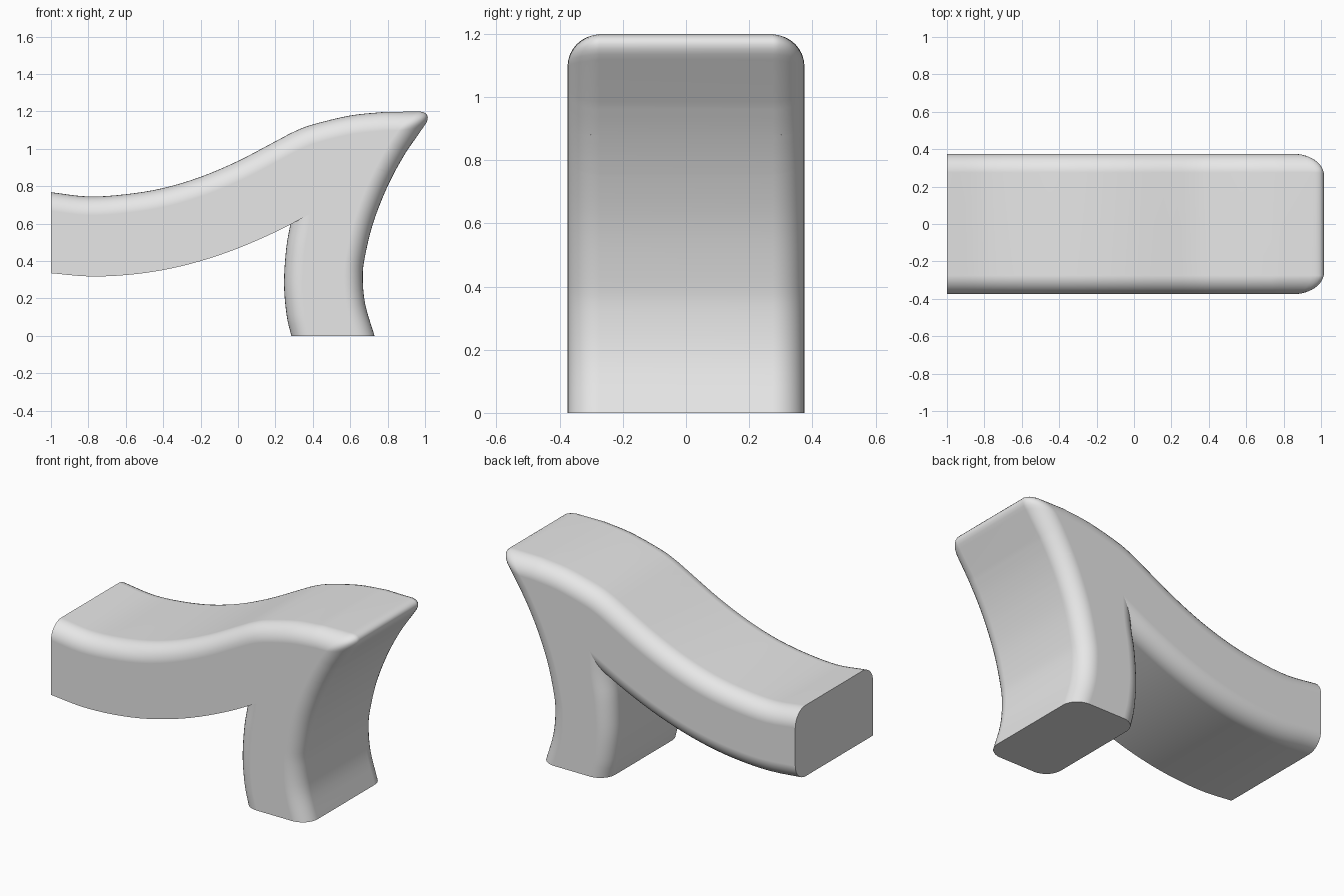
import bpy
import bmesh
import math
from mathutils import Vector

if "Cube" in bpy.data.objects:
    bpy.data.objects.remove(bpy.data.objects["Cube"], do_unlink=True)

HALF_WIDTH = 0.375
ROUNDING = 0.1
STEPS = 4

grey = bpy.data.materials.new("plain_grey")
grey.use_nodes = True
grey.diffuse_color = (0.8, 0.8, 0.8, 1)
grey.node_tree.nodes["Principled BSDF"].inputs["Base Color"].default_value = (0.8, 0.8, 0.8, 1)


def spline(points):
    """Smooth path through the given points."""
    p = [Vector(q) for q in points]
    p = [2 * p[0] - p[1]] + p + [2 * p[-1] - p[-2]]
    path = []
    for a, b, c, d in zip(p, p[1:], p[2:], p[3:]):
        for i in range(STEPS):
            t = i / STEPS
            path.append(0.5 * (2 * b + (c - a) * t + (2 * a - 5 * b + 4 * c - d) * t ** 2
                               + (3 * b - a - 3 * c + d) * t ** 3))
    return path + [p[-2]]


def rounded_slab(name, runs, tip=None):
    """Extrude a side profile; each run is (path, round front, round back)."""
    bm = bmesh.new()
    sides = ([], [])
    rounded = []
    for path, *flags in runs:
        for side, y, flag in zip(sides, (-HALF_WIDTH, HALF_WIDTH), flags):
            verts = [bm.verts.new((q[0], y, q[1])) for q in path]
            side.extend(verts)
            if flag:
                rounded.extend(zip(verts, verts[1:]))
    front, back = sides
    bm.faces.new(front)
    bm.faces.new(back[::-1])
    for i in range(len(front)):
        bm.faces.new((front[i - 1], back[i - 1], back[i], front[i]))
    if tip is not None:
        rounded.append((front[tip], back[tip]))
    bmesh.ops.recalc_face_normals(bm, faces=bm.faces)
    edges = [bm.edges.get(pair) for pair in rounded]
    bmesh.ops.bevel(bm, geom=edges, offset=ROUNDING, offset_type='OFFSET', segments=8,
                    profile=0.5, affect='EDGES', clamp_overlap=False)
    bmesh.ops.recalc_face_normals(bm, faces=bm.faces)
    mesh = bpy.data.meshes.new(name)
    bm.to_mesh(mesh)
    bm.free()
    mesh.materials.append(grey)
    for face in mesh.polygons:
        face.use_smooth = True
    mesh.set_sharp_from_angle(angle=math.radians(35))
    obj = bpy.data.objects.new(name, mesh)
    bpy.context.collection.objects.link(obj)
    weighted = obj.modifiers.new("flat_sides", 'WEIGHTED_NORMAL')
    weighted.keep_sharp = True
    return obj


# Side profile paths, x and z
top = spline([(-1, .768), (-.8, .745), (-.6, .757), (-.4, .79), (-.2, .85), (0, .935),
              (.2, 1.04), (.3, 1.092), (.4, 1.13), (.6, 1.178), (.78, 1.197)])
underside = spline([(.5, .715), (.345, .63), (.2, .555), (0, .468), (-.2, .4),
                    (-.4, .352), (-.6, .325), (-.8, .318), (-1, .335)])
leg_outer = spline([(.9, .985), (.84, .88), (.78, .755), (.72, .595), (.68, .43),
                    (.667, .32), (.68, .17), (.73, 0)])
leg_inner = spline([(.285, 0), (.26, .11), (.246, .28), (.258, .47), (.28, .6), (.29, .7), (.3, .95)])
point = Vector((1.05, 1.2))

# Curved beam running out to the pointed tip; its hidden end sits inside the leg
rounded_slab("beam", [
    (top + [point] + leg_outer[:2 * STEPS + 1], True, True),
    ([(.61, .865), (.41, .9)], False, False),
    (underside, False, True),
], tip=len(top))

# Bowed leg continuing the outer curve down to the floor
rounded_slab("leg", [
    (leg_outer[STEPS:], True, True),
    (leg_inner, True, True),
])
